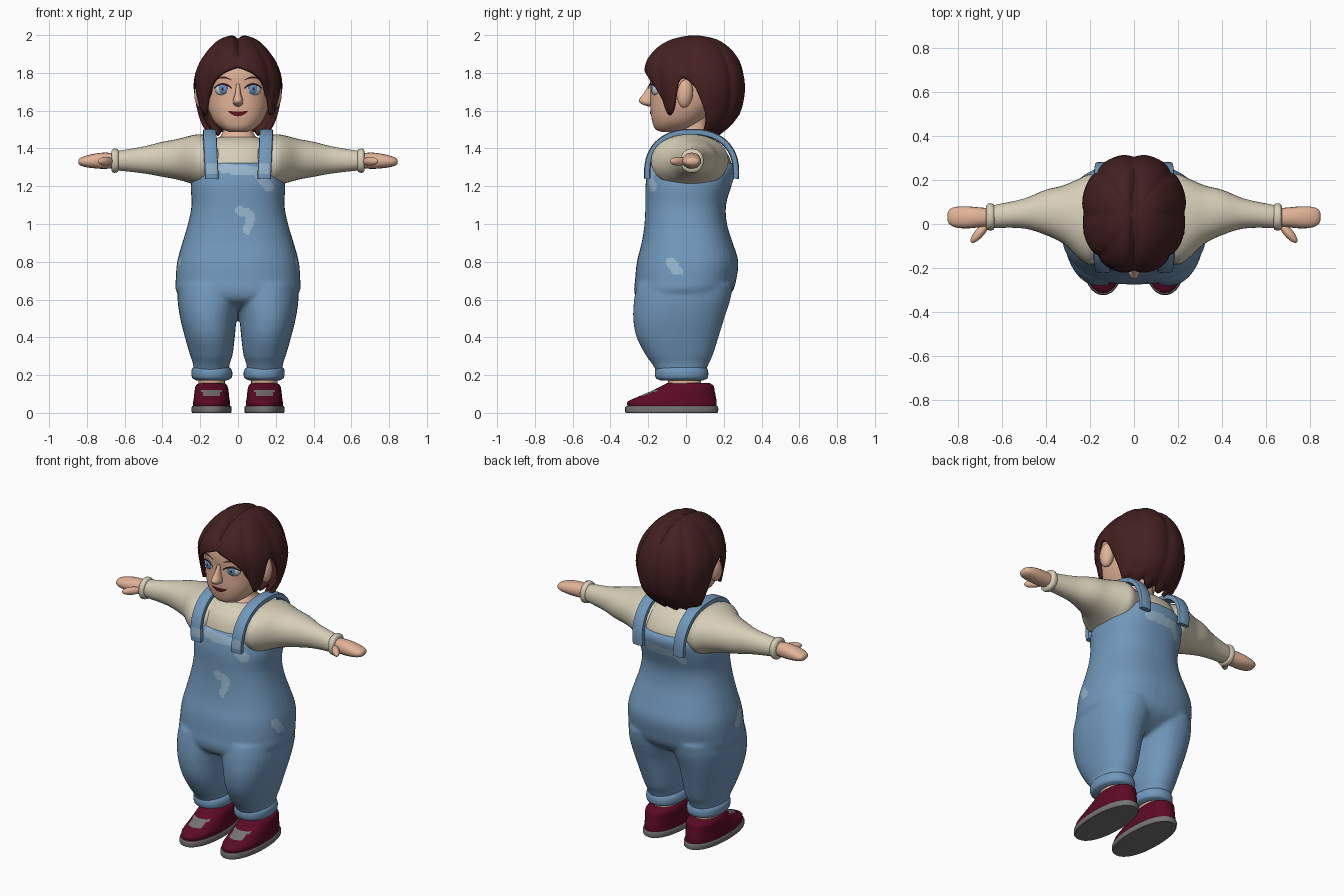
import bpy, bmesh, math
from mathutils import Vector
from mathutils.bvhtree import BVHTree

if "Cube" in bpy.data.objects:
    bpy.data.objects.remove(bpy.data.objects["Cube"])


def material(name, rgb):
    m = bpy.data.materials.new(name)
    m.diffuse_color = (*rgb, 1)
    m.use_nodes = True
    m.node_tree.nodes["Principled BSDF"].inputs["Base Color"].default_value = m.diffuse_color
    return m


SKIN = material("skin", (0.76, 0.45, 0.31))
HAIR = material("dark brown", (0.058, 0.0145, 0.0145))
DENIM = material("denim blue", (0.165, 0.315, 0.50))
PATCH = material("faded blue", (0.31, 0.47, 0.62))
CREAM = material("cream", (0.68, 0.62, 0.48))
MAROON = material("maroon", (0.107, 0.003, 0.018))
GREY = material("sole grey", (0.18, 0.17, 0.17))
IRIS = material("iris blue", (0.115, 0.283, 0.578))
WHITE = material("eye white", (0.62, 0.62, 0.56))
LIP = material("lip red", (0.114, 0.010, 0.010))


def make(name, verts, faces, *mats):
    me = bpy.data.meshes.new(name)
    me.from_pydata([tuple(v) for v in verts], [], faces)
    for m in mats:
        me.materials.append(m)
    ob = bpy.data.objects.new(name, me)
    bpy.context.collection.objects.link(ob)
    return ob


def smooth_table(table, t):
    """Smooth interpolation of rows (t, a, b, ...) at t."""
    i = max(k for k in range(len(table) - 1) if table[k][0] <= t or k == 0)
    p, q = table[i], table[i + 1]
    o, r = table[max(i - 1, 0)], table[min(i + 2, len(table) - 1)]
    h = q[0] - p[0]
    u = min(max((t - p[0]) / h, 0), 1)
    out = []
    for c in range(1, len(p)):
        m0 = (q[c] - o[c]) / (q[0] - o[0]) * h
        m1 = (r[c] - p[c]) / (r[0] - p[0]) * h
        out.append((2*u**3 - 3*u*u + 1) * p[c] + (u**3 - 2*u*u + u) * m0
                   + (3*u*u - 2*u**3) * q[c] + (u**3 - u*u) * m1)
    return out


def spow(v, e):
    return math.copysign(abs(v) ** e, v)


def grid_faces(rows, n):
    return [(i*n + j, i*n + (j+1) % n, (i+1)*n + (j+1) % n, (i+1)*n + j)
            for i in range(rows - 1) for j in range(n)]


def loft(name, table, *mats, axis="z", n=32, steps=4, power=2.2, side=1):
    """Skin rounded sections given as (position, low1, high1, low2, high2)."""
    ts = [table[0][0]]
    for p, q in zip(table, table[1:]):
        ts += [p[0] + (q[0] - p[0]) * k / steps for k in range(1, steps + 1)]
    verts = []
    for t in ts:
        a0, a1, b0, b1 = smooth_table(table, t)
        for j in range(n):
            w = 2 * math.pi * j / n
            a = (a0 + a1) / 2 + (a1 - a0) / 2 * spow(math.cos(w), 2 / power)
            b = (b0 + b1) / 2 + (b1 - b0) / 2 * spow(math.sin(w), 2 / power)
            verts.append((a * side, b, t) if axis == "z" else (t * side, a, b))
    faces = grid_faces(len(ts), n)
    faces += [tuple(reversed(range(n))), tuple(range((len(ts)-1)*n, len(ts)*n))]
    if side < 0:
        faces = [f[::-1] for f in faces]
    return make(name, verts, faces, *mats)


def ellipsoid(name, loc, radii, mat, rot=(0, 0, 0)):
    bpy.ops.mesh.primitive_uv_sphere_add(segments=24, ring_count=14, location=loc, rotation=rot)
    ob = bpy.context.object
    ob.name, ob.scale = name, radii
    ob.data.materials.append(mat)
    return ob


def sym(rows):
    """(z, half width, front, back) -> loft rows"""
    return [(z, -r, r, f, b) for z, r, f, b in rows]


# Overalls: trunk and two legs fused into one skin
trunk = loft("overalls", sym([
    (.55, .12, -.17, .12), (.59, .26, -.25, .19), (.64, .325, -.274, .245), (.7, .33, -.27, .265),
    (.8, .322, -.26, .277), (.9, .295, -.235, .248), (1.0, .265, -.22, .217), (1.1, .246, -.215, .212),
    (1.2, .25, -.215, .24), (1.27, .237, -.205, .262), (1.305, .215, -.195, .262), (1.325, .185, -.187, .25)]),
    DENIM, PATCH, power=2.4, n=40)
LEG = [(.2, .05, .235, -.145, .1), (.26, .044, .238, -.18, .12), (.3, .03, .252, -.21, .14),
       (.4, .017, .281, -.262, .172), (.5, .006, .306, -.28, .203), (.6, -.02, .32, -.275, .235),
       (.68, -.03, .315, -.26, .25)]
legs = [loft("leg", LEG, DENIM, side=s) for s in (1, -1)]
bpy.ops.object.select_all(action="DESELECT")
for ob in legs + [trunk]:
    ob.select_set(True)
bpy.context.view_layer.objects.active = trunk
bpy.ops.object.join()
rm = trunk.modifiers.new("fuse", "REMESH")
rm.mode, rm.voxel_size = "VOXEL", 0.011
sm = trunk.modifiers.new("soften", "SMOOTH")
sm.factor, sm.iterations = 0.5, 5
for m in ("fuse", "soften"):
    bpy.ops.object.modifier_apply(modifier=m)

# Faded patches as strokes (x, z, x, z, radius) on front and back, (y, z, ...) on the sides
FRONT = [(-.08, 1.295, .13, 1.275, .026), (.12, 1.25, .165, 1.195, .026), (.01, 1.07, .065, 1.05, .024),
         (.07, 1.03, .045, .965, .022)]
BACK = [(.09, 1.235, -.09, 1.225, .025), (-.09, 1.22, -.13, 1.18, .022)]
FLANK = [(-.08, .80, -.05, .755, .026), (-.06, .76, -.03, .745, .018)]


def in_strokes(u, v, strokes):
    p = Vector((u, v))
    for a, b, c, d, r in strokes:
        s, e = Vector((a, b)), Vector((c, d))
        k = min(max((p - s).dot(e - s) / (e - s).length_squared, 0), 1)
        if (p - s.lerp(e, k)).length < r:
            return True
    return False


for p in trunk.data.polygons:
    c, nrm = p.center, p.normal
    if abs(nrm.x) > .75:
        hit = in_strokes(c.y, c.z, FLANK)
    else:
        hit = in_strokes(c.x, c.z, FRONT if nrm.y < 0 else BACK)
    p.material_index = int(hit)

# Shirt body, neck
loft("shirt_body", sym([(1.15, .2, -.17, .2), (1.25, .2, -.185, .235), (1.33, .195, -.178, .238),
                        (1.4, .185, -.15, .2), (1.44, .15, -.105, .155), (1.46, .10, -.06, .13)]), CREAM, power=2.5)
loft("neck", sym([(1.40, .115, -.08, .15), (1.455, .098, -.06, .135), (1.49, .08, -.035, .12),
                  (1.6, .08, -.03, .12)]), SKIN)

SLEEVE = [(.03, -.13, .17, 1.24, 1.445), (.14, -.165, .205, 1.205, 1.46), (.2, -.185, .225, 1.195, 1.475),
          (.25, -.155, .205, 1.215, 1.468), (.32, -.09, .175, 1.235, 1.45), (.4, -.05, .155, 1.25, 1.435),
          (.5, -.02, .115, 1.268, 1.41), (.65, -.018, .083, 1.285, 1.385)]
CUFF = [(.632, -.015, .08, 1.287, 1.383), (.637, -.026, .09, 1.275, 1.395),
        (.662, -.028, .092, 1.272, 1.398), (.67, -.018, .082, 1.282, 1.388)]
HAND = [(.63, -.008, .07, 1.30, 1.37), (.70, -.015, .075, 1.292, 1.378), (.76, -.02, .08, 1.295, 1.372),
        (.81, -.015, .077, 1.302, 1.36), (.838, .0, .065, 1.312, 1.348), (.845, .015, .05, 1.322, 1.338)]
HEM = [(.172, .06, .22, -.135, .09), (.182, .037, .24, -.157, .112), (.21, .03, .247, -.165, .118),
       (.235, .038, .242, -.16, .112), (.247, .055, .225, -.145, .10)]
SOLE = [(0, .038, .242, -.318, .165), (.006, .034, .246, -.322, .17), (.03, .034, .246, -.322, .17),
        (.036, .038, .242, -.318, .165)]
SHOE = [(.034, .042, .238, -.31, .162), (.06, .043, .237, -.308, .162), (.085, .047, .233, -.255, .158),
        (.115, .05, .23, -.185, .152), (.145, .057, .223, -.125, .145), (.158, .072, .208, -.10, .125)]

for s, tag in ((1, "left"), (-1, "right")):
    # Arms
    loft(f"{tag}_sleeve", SLEEVE, CREAM, axis="x", side=s, power=2.1)
    loft(f"{tag}_sleeve_cuff", CUFF, CREAM, axis="x", side=s)
    loft(f"{tag}_hand", HAND, SKIN, axis="x", side=s, n=20)
    ellipsoid(f"{tag}_thumb", (s * .70, -.04, 1.332), (.058, .021, .023), SKIN, (0, 0, -s * .85))
    # Trouser hem, ankle, shoe
    loft(f"{tag}_hem", HEM, DENIM, side=s)
    loft(f"{tag}_ankle", [(.12, .07, .21, -.09, .08), (.22, .07, .21, -.10, .08)], SKIN, side=s, n=24)
    loft(f"{tag}_sole", SOLE, GREY, side=s, n=40)
    shoe = loft(f"{tag}_shoe", SHOE, MAROON, GREY, side=s, n=40, steps=6)
    for p in shoe.data.polygons:
        c = p.center
        p.material_index = int(.092 < c.z < .122 and abs(abs(c.x) - .14) < .05 and c.y < -.05)
    # Shoulder strap: flat band swept over the shoulder
    verts, rows, n = [], 37, 12
    for i in range(rows):
        a = math.radians(-6 + 192 * i / (rows - 1))
        ca, sa = spow(math.cos(a), .87), spow(math.sin(a), .87)
        y, z = .03 - .235 * ca, 1.27 + .217 * sa
        out = Vector((-math.cos(a), math.sin(a)))
        for j in range(n):
            w = 2 * math.pi * j / n
            d = .017 * spow(math.sin(w), .5)
            verts.append((s * (.14 + .01 * sa + .036 * spow(math.cos(w), .5)), y + out.x * d, z + out.y * d))
    faces = grid_faces(rows, n) + [tuple(range(n)), tuple(range((rows-1)*n, rows*n))]
    strap = make(f"{tag}_strap", verts, faces, DENIM, PATCH)
    bm = bmesh.new()
    bm.from_mesh(strap.data)
    bmesh.ops.recalc_face_normals(bm, faces=bm.faces)
    bm.to_mesh(strap.data)
    for p in strap.data.polygons:
        c = p.center
        p.material_index = int(1.265 < c.z < 1.32 and c.y < 0 and s * (c.x - s * .14) < .02)

# Head
head = loft("head", sym([
    (1.487, .045, -.13, -.02), (1.5, .08, -.16, .02), (1.54, .125, -.178, .08), (1.6, .155, -.187, .14),
    (1.66, .168, -.188, .18), (1.72, .174, -.188, .2), (1.8, .175, -.19, .22), (1.86, .155, -.165, .2),
    (1.92, .1, -.1, .15)]), SKIN, n=48, power=2.3)
loft("nose", sym([(1.622, .008, -.20, -.17), (1.635, .024, -.235, -.16), (1.655, .026, -.25, -.16),
                  (1.69, .016, -.225, -.16), (1.74, .010, -.195, -.16)]), SKIN, n=16)
bvh = BVHTree.FromPolygons([v.co for v in head.data.vertices], [p.vertices[:] for p in head.data.polygons])


def face_y(x, z):
    hit = bvh.ray_cast(Vector((x, -1, z)), Vector((0, 1, 0)))[0]
    return hit.y if hit else -.15


def face_strip(name, x0, x1, mid, half, mat, lift=.004, n=14):
    """Thin plate on the face; mid(u) is height and half(u) half thickness for u in -1..1"""
    verts = []
    for i in range(n + 1):
        u = -1 + 2 * i / n
        x = x0 + (x1 - x0) * i / n
        for k in (-1, 1):
            z = mid(u) + k * half(u)
            verts.append((x, face_y(x, z) - lift, z))
    make(name, verts, [(2*i, 2*i + 2, 2*i + 3, 2*i + 1) for i in range(n)], mat)


# Mouth, eyes, brows, ears
face_strip("mouth", -.052, .052, lambda u: 1.583 + .014 * u * u, lambda u: .002 + .011 * (1 - u * u), LIP)
for s, tag in ((1, "left"), (-1, "right")):
    ex, ez = s * .08, 1.712
    fy = face_y(ex, ez)
    ellipsoid(f"{tag}_eye", (ex, fy + .016, ez), (.043, .026, .034), WHITE, (0, 0, s * .3))
    ellipsoid(f"{tag}_iris", (ex, fy + .001, ez + .003), (.027, .014, .028), IRIS, (0, 0, s * .3))
    ellipsoid(f"{tag}_pupil", (ex, fy - .009, ez + .003), (.009, .006, .011), HAIR)
    face_strip(f"{tag}_lash", ex - .046, ex + .046, lambda u: 1.741 - .022 * u * u,
               lambda u: .005, HAIR, .012)
    face_strip(f"{tag}_brow", ex - .045, ex + .045, lambda u: 1.776 - .014 * u * u,
               lambda u: .005 - .003 * u * u, HAIR)
    ellipsoid(f"{tag}_ear", (s * .195, -.005, 1.69), (.036, .043, .075), SKIN, (-.1, 0, s * .25))

# Hair: shell of clumps whose lower edge rises over the face and the ears
SHAPE = [(1.44, .13, -.13, .14), (1.47, .165, -.15, .18), (1.52, .197, -.17, .24), (1.58, .215, -.19, .288),
         (1.65, .23, -.203, .31), (1.73, .24, -.217, .318), (1.8, .23, -.227, .308), (1.86, .205, -.215, .29),
         (1.9, .178, -.19, .265), (1.94, .145, -.15, .228), (1.975, .103, -.09, .175), (1.993, .06, -.03, .12),
         (2.003, .015, .02, .06)]
EDGE = [(0, 1.83), (20, 1.795), (35, 1.735), (45, 1.66), (55, 1.575), (64, 1.62), (71, 1.74), (80, 1.775),
        (88, 1.74), (95, 1.65), (105, 1.55), (116, 1.475), (126, 1.5), (140, 1.465), (152, 1.49), (166, 1.455),
        (180, 1.48)]
cols, rows, verts = 96, 22, []
for i in range(rows):
    for j in range(cols):
        a = 2 * math.pi * j / cols
        deg = math.degrees(a)
        low = smooth_table(EDGE, min(deg, 360 - deg))[0]
        z = low + (2.003 - low) * math.sin(i / (rows - 1) * math.pi / 2)
        rx, yf, yb = smooth_table(SHAPE, z)
        clump = 1 - .05 * (1 - abs(math.sin(4 * a))) ** 2
        x = rx * clump * spow(math.sin(a), .92)
        y = (yf + yb) / 2 - (yb - yf) / 2 * clump * spow(math.cos(a), .92)
        notch = .022 * math.exp(-(x / .018) ** 2) * min(max((z - 1.85) / .1, 0), 1)
        verts.append((x, y, z - notch))
faces = grid_faces(rows, cols) + [tuple(range((rows-1)*cols, rows*cols))]
hair = make("hair", verts, faces, HAIR)
so = hair.modifiers.new("thickness", "SOLIDIFY")
so.thickness, so.offset = .02, -1

# Smooth shading with crisp edges
bpy.ops.object.select_all(action="SELECT")
bpy.context.view_layer.objects.active = trunk
bpy.ops.object.shade_smooth_by_angle(angle=math.radians(45))
